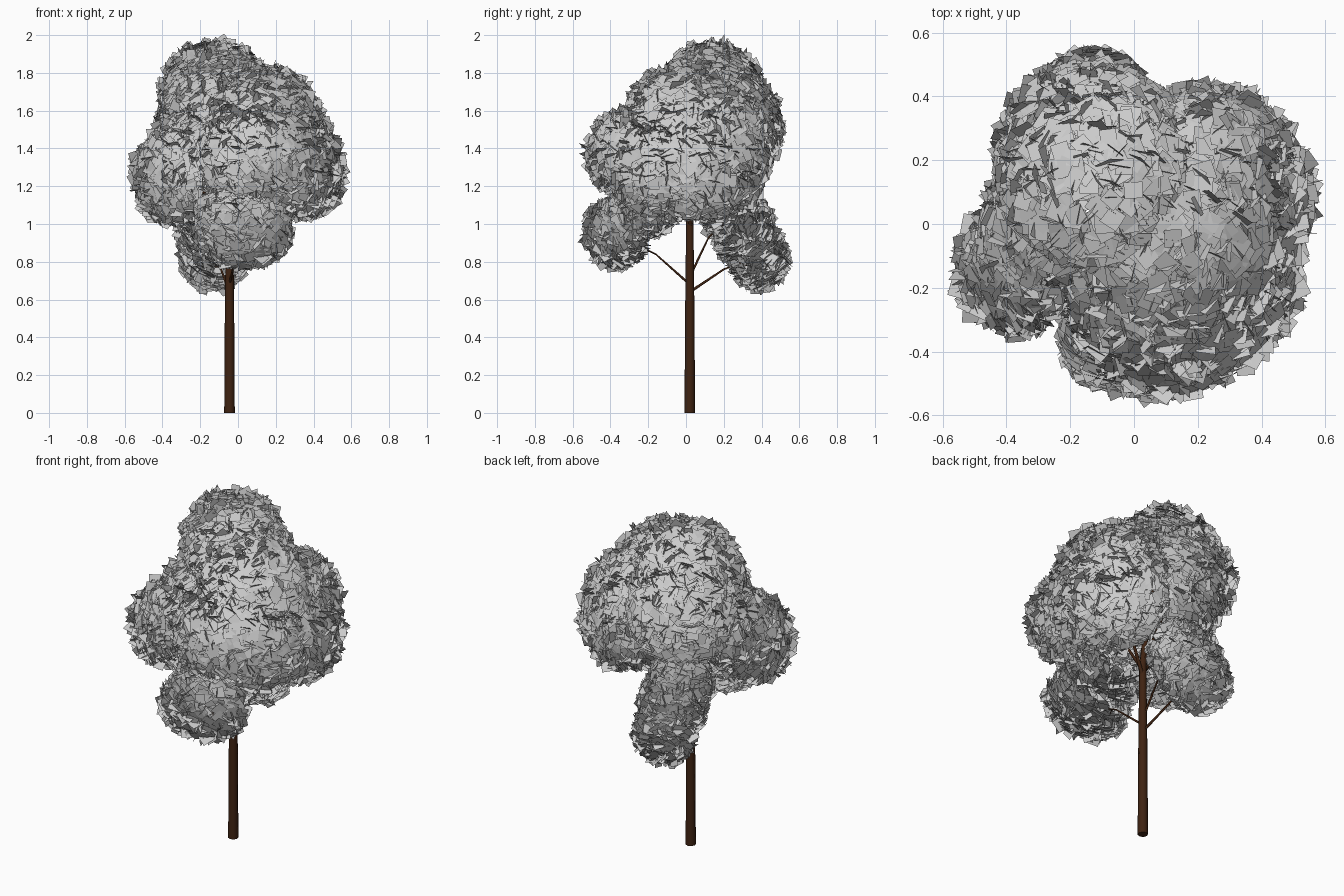
import bpy, bmesh, math, random
from mathutils import Vector

if "Cube" in bpy.data.objects:
    bpy.data.objects.remove(bpy.data.objects["Cube"])

random.seed(4)

bark = bpy.data.materials.new("bark")
bark.diffuse_color = (0.05, 0.017, 0.006, 1)
bark.use_nodes = True
bark.node_tree.nodes["Principled BSDF"].inputs["Base Color"].default_value = bark.diffuse_color


# tapered tube along a few points: (x, y, z, radius)
def limb(name, pts, resolution=1):
    cu = bpy.data.curves.new(name, 'CURVE')
    cu.dimensions = '3D'
    cu.bevel_depth = 1.0
    cu.bevel_resolution = resolution
    cu.use_fill_caps = True
    sp = cu.splines.new('POLY')
    sp.points.add(len(pts) - 1)
    for p, (x, y, z, r) in zip(sp.points, pts):
        p.co = (x, y, z, 1)
        p.radius = r
    ob = bpy.data.objects.new(name, cu)
    bpy.context.collection.objects.link(ob)
    cu.materials.append(bark)
    return ob


# trunk
TX, TY = -0.045, 0.02
limb("trunk", [(TX, TY, 0, 0.028), (TX, TY, 0.5, 0.025), (TX, TY, 1.05, 0.019),
               (TX - 0.01, TY + 0.02, 1.3, 0.014), (TX - 0.04, TY + 0.08, 1.65, 0.006)], 2)

# foliage lobes: name -> ellipsoids (centre, radii, lowest leaf height)
lobes = {
    "top_foliage": [((-0.12, 0.14, 1.68), (0.29, 0.27, 0.29), 1.35),
                    ((-0.13, 0.21, 1.51), (0.30, 0.30, 0.31), 1.26),
                    ((0.14, -0.03, 1.50), (0.31, 0.32, 0.34), 1.20)],
    "right_foliage": [((0.36, 0.07, 1.28), (0.20, 0.28, 0.25), 1.04),
                      ((0.25, 0.18, 1.37), (0.25, 0.26, 0.35), 1.08)],
    "front_foliage": [((0.13, -0.22, 1.37), (0.33, 0.31, 0.26), 1.14),
                      ((0.29, -0.16, 1.30), (0.23, 0.26, 0.25), 1.06)],
    "left_foliage": [((-0.37, -0.14, 1.25), (0.19, 0.20, 0.25), 0.0),
                     ((-0.29, 0.0, 1.38), (0.19, 0.19, 0.22), 0.0)],
    "low_front_foliage": [((0.03, -0.37, 0.95), (0.25, 0.17, 0.18), 0.0),
                          ((0.03, -0.23, 1.06), (0.25, 0.16, 0.13), 0.0)],
    "low_back_foliage": [((-0.13, 0.39, 0.82), (0.17, 0.15, 0.17), 0.0),
                         ((-0.13, 0.31, 0.96), (0.19, 0.16, 0.19), 0.0),
                         ((-0.13, 0.24, 1.06), (0.17, 0.16, 0.16), 0.0)],
}
every = [e for group in lobes.values() for e in group]
crown = Vector((0, 0.02, 1.22))


def inside(p, e, scale):
    c, r, low = e
    return sum(((p[i] - c[i]) / r[i]) ** 2 for i in range(3)) < scale ** 2 and p.z > low


def rand_dir():
    return Vector([random.gauss(0, 1) for _ in range(3)]).normalized()


# one square leaf card
def leaf(bm, p, n, size):
    u = n.cross(rand_dir()).normalized()
    v = n.cross(u).normalized()
    a, b = u * size * 0.5, v * size * random.uniform(0.42, 0.52)
    bm.faces.new([bm.verts.new(p + q) for q in (-a - b, a - b, a + b, b - a)])


# shells of overlapping leaf cards, open towards the middle of the crown
for name, group in lobes.items():
    bm = bmesh.new()
    for e in group:
        c, r, low = e
        area = 4 * math.pi * ((r[0] * r[1]) ** 1.6 / 3 + (r[0] * r[2]) ** 1.6 / 3
                              + (r[1] * r[2]) ** 1.6 / 3) ** (1 / 1.6)
        for _ in range(int(area * 1700)):
            d = rand_dir()
            depth = 1 - 0.16 * random.random() ** 1.3
            p = Vector([c[i] + r[i] * d[i] * depth for i in range(3)])
            if p.z < low or any(inside(p, o, 0.82) for o in every if o is not e):
                continue
            n = Vector([d[i] / r[i] for i in range(3)]).normalized()
            out = (p - crown).normalized()
            if n.dot(out) < -0.3:
                continue
            # most cards face out of the crown, some cross them edge-on
            n = (n * 0.5 + out + rand_dir() * 0.25).normalized()
            if random.random() < 0.3:
                n = n.cross(rand_dir()).normalized()
            leaf(bm, p, n, random.uniform(0.054, 0.07))
    me = bpy.data.meshes.new(name)
    bm.to_mesh(me)
    bm.free()
    bpy.context.collection.objects.link(bpy.data.objects.new(name, me))

# branches: start height on trunk, bend, tip, radius
branches = {
    "low_front_branch": (0.68, (-0.01, -0.16, 0.84), (0.03, -0.36, 0.94), 0.006),
    "low_back_branch": (0.64, (-0.09, 0.20, 0.76), (-0.13, 0.38, 0.83), 0.007),
    "low_back_upper_branch": (0.72, (-0.07, 0.12, 0.93), (-0.10, 0.28, 1.08), 0.006),
    "left_branch": (1.00, (-0.17, -0.04, 1.16), (-0.40, -0.15, 1.27), 0.009),
    "right_branch": (0.98, (0.08, 0.06, 1.20), (0.34, 0.15, 1.45), 0.010),
    "front_branch": (1.02, (0.01, -0.08, 1.22), (0.12, -0.34, 1.42), 0.009),
    "back_branch": (1.05, (-0.09, 0.12, 1.30), (-0.15, 0.28, 1.68), 0.009),
}
for name, (z, mid, tip, r) in branches.items():
    limb(name, [(TX, TY, z, r * 1.2), (*mid, r * 0.75), (*tip, r * 0.35)])
    # twigs forking from the outer half
    for k in range(3):
        m, t = Vector(mid), Vector(tip)
        start = m.lerp(t, 0.15 + 0.25 * k)
        end = start + ((t - m).normalized() + rand_dir() * 0.8) * 0.11
        limb(f"{name}_twig_{k + 1}", [(*start, r * 0.5), (*end, r * 0.2)])
